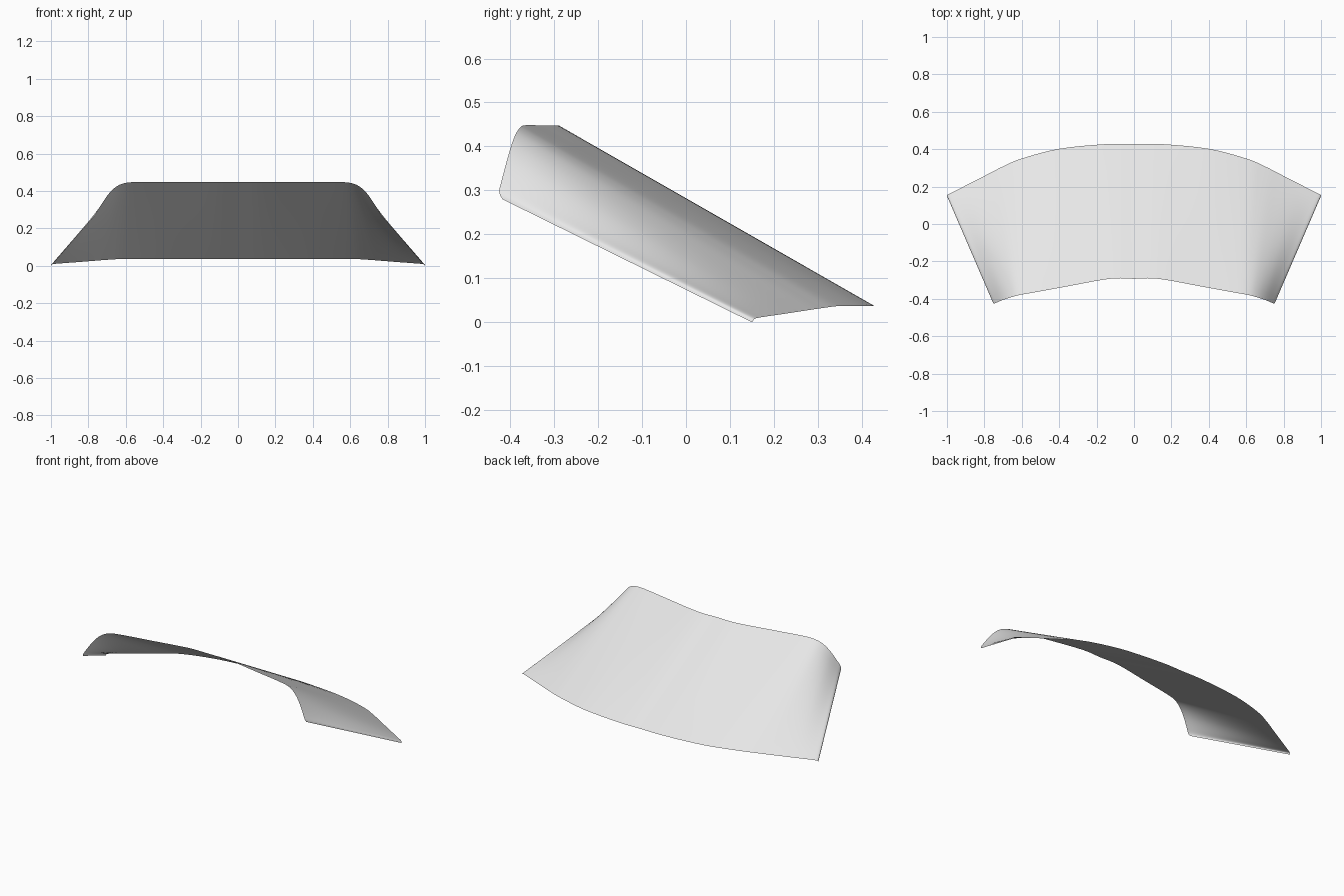
import bpy
import bmesh
from mathutils import Vector

cube = bpy.data.objects.get("Cube")
if cube:
    bpy.data.objects.remove(cube, do_unlink=True)

# Half outlines of the raised front rim and the low back rim, centre to side
FRONT_RIM = [(0, -.293, .448), (.13, -.293, .448), (.36, -.334, .448), (.54, -.367, .448),
             (.61, -.379, .441), (.655, -.391, .42), (.695, -.404, .38), (.735, -.42, .32),
             (.748, -.425, .297), (.755, -.418, .28)]
BACK_RIM = [(0, .427, .037), (.15, .427, .037), (.4, .402, .037), (.6, .35, .037),
            (.7, .308, .032), (.79, .262, .025), (.88, .216, .018), (.96, .175, .012),
            (.995, .157, .008), (1, .15, 0)]
STEPS, ROWS = 5, 16


def smooth_path(points):
    """Spline through the points, starting square to the centre line."""
    pts = [Vector(p) for p in points]
    first = Vector((-pts[1].x, pts[1].y, pts[1].z))
    pts = [first] + pts + [pts[-1] * 2 - pts[-2]]
    path = []
    for a, b, c, d in zip(pts, pts[1:], pts[2:], pts[3:]):
        for i in range(STEPS):
            t = i / STEPS
            path.append(b + (c - a) * (t / 2) + (a * 2 - b * 5 + c * 4 - d) * (t * t / 2)
                        + (b * 3 - a - c * 3 + d) * (t ** 3 / 2))
    path.append(pts[-2])
    return path


# Curved glass sheet, ruled straight between the two rims
bm = bmesh.new()
front, back = smooth_path(FRONT_RIM), smooth_path(BACK_RIM)
rows = [[bm.verts.new(f.lerp(b, r / ROWS)) for f, b in zip(front, back)]
        for r in range(ROWS + 1)]
for near, far in zip(rows, rows[1:]):
    for i in range(len(near) - 1):
        bm.faces.new((near[i], near[i + 1], far[i + 1], far[i]))
for face in bm.faces:
    face.smooth = True
mesh = bpy.data.meshes.new("windscreen")
bm.to_mesh(mesh)
bm.free()
windscreen = bpy.data.objects.new("windscreen", mesh)
bpy.context.collection.objects.link(windscreen)

# Other half
mirror = windscreen.modifiers.new("other_half", "MIRROR")
mirror.use_clip = True

# Pale grey finish
grey = bpy.data.materials.new("pale_grey")
grey.use_nodes = True
colour = (.8, .8, .8, 1)
grey.diffuse_color = colour
grey.node_tree.nodes["Principled BSDF"].inputs["Base Color"].default_value = colour
mesh.materials.append(grey)
